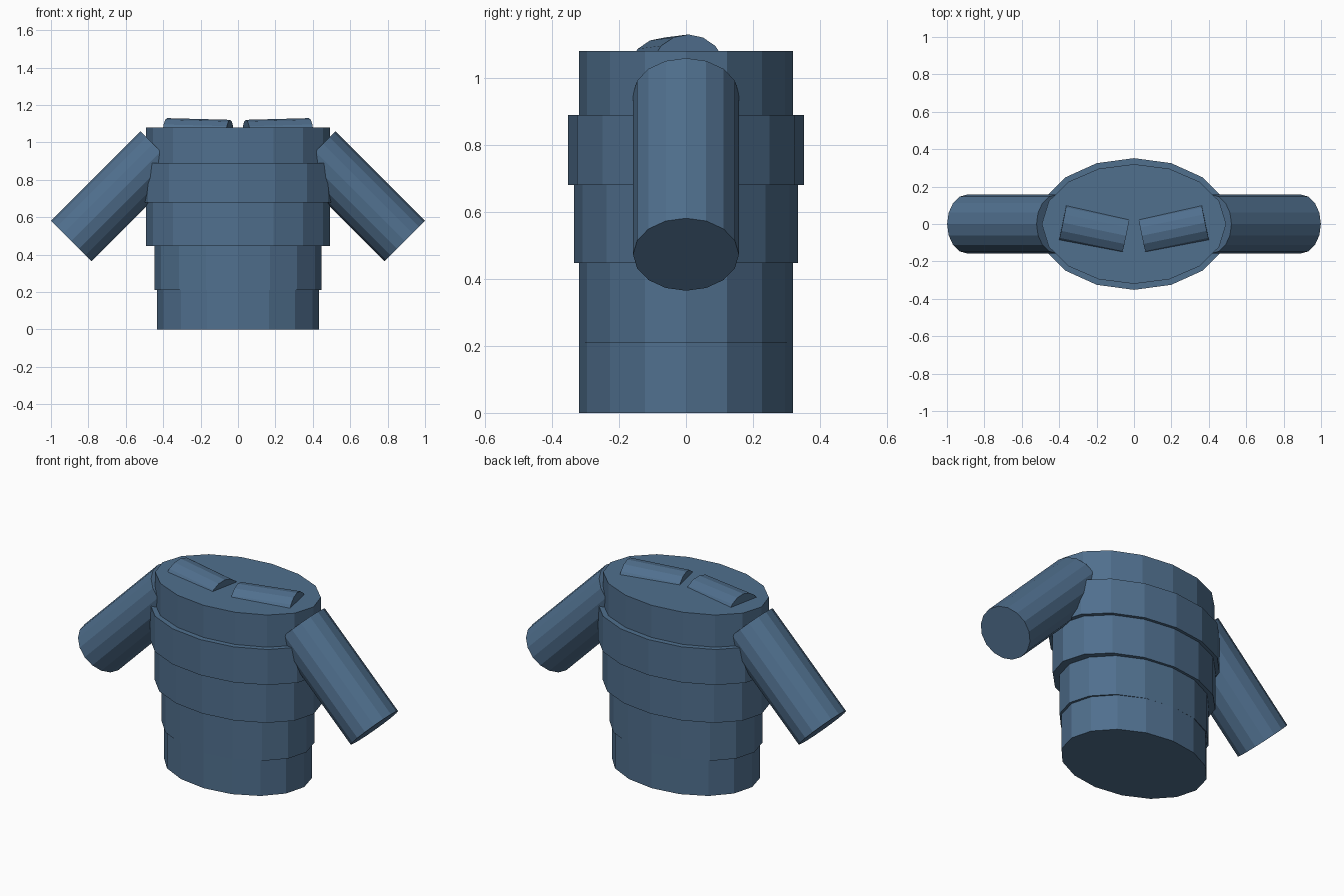
import bpy
from mathutils import Matrix, Vector

if "Cube" in bpy.data.objects:
    bpy.data.objects.remove(bpy.data.objects["Cube"])

SIDES = 16

blue = bpy.data.materials.new("steel_blue")
blue.diffuse_color = (0.08, 0.16, 0.27, 1)
blue.use_nodes = True
blue.node_tree.nodes["Principled BSDF"].inputs["Base Color"].default_value = blue.diffuse_color


def tube(name, start, end, rx, ry):
    """Flat-sided elliptical cylinder from start to end; ry is measured across y."""
    start, end = Vector(start), Vector(end)
    axis = end - start
    bpy.ops.mesh.primitive_cylinder_add(vertices=SIDES, radius=1, depth=1)
    ob = bpy.context.object
    ob.name = name
    z = axis.normalized()
    # keep the section's y axis as close to world y as possible
    x = Vector((0, 1, 0)).cross(z).normalized()
    y = z.cross(x)
    turn = Matrix((x, y, z)).transposed().to_4x4()
    size = Matrix.Diagonal((rx, ry, axis.length, 1))
    ob.data.transform(Matrix.Translation((start + end) / 2) @ turn @ size)
    ob.data.materials.append(blue)
    return ob


# Stacked oval body sections: name, bottom, top, x radius, y radius
for name, z0, z1, rx, ry in (
    ("hem", 0.0, 0.21, 0.432, 0.32),
    ("waist", 0.21, 0.447, 0.447, 0.32),
    ("belly", 0.447, 0.68, 0.493, 0.335),
    ("chest", 0.68, 0.89, 0.52, 0.352),
    ("upper_chest", 0.89, 1.08, 0.493, 0.32),
):
    tube(name, (0, 0, z0), (0, 0, z1), rx, ry)

# Mirrored arms, and shoulder rolls half sunk into the top
for side, s in (("right", 1), ("left", -1)):
    tube(side + "_arm", (s * 0.413, 0, 0.951), (s * 0.891, 0, 0.473), 0.153, 0.158)
    tube(side + "_shoulder_roll", (s * 0.045, -0.063, 1.004),
         (s * 0.383, 0.007, 1.013), 0.117, 0.117)
